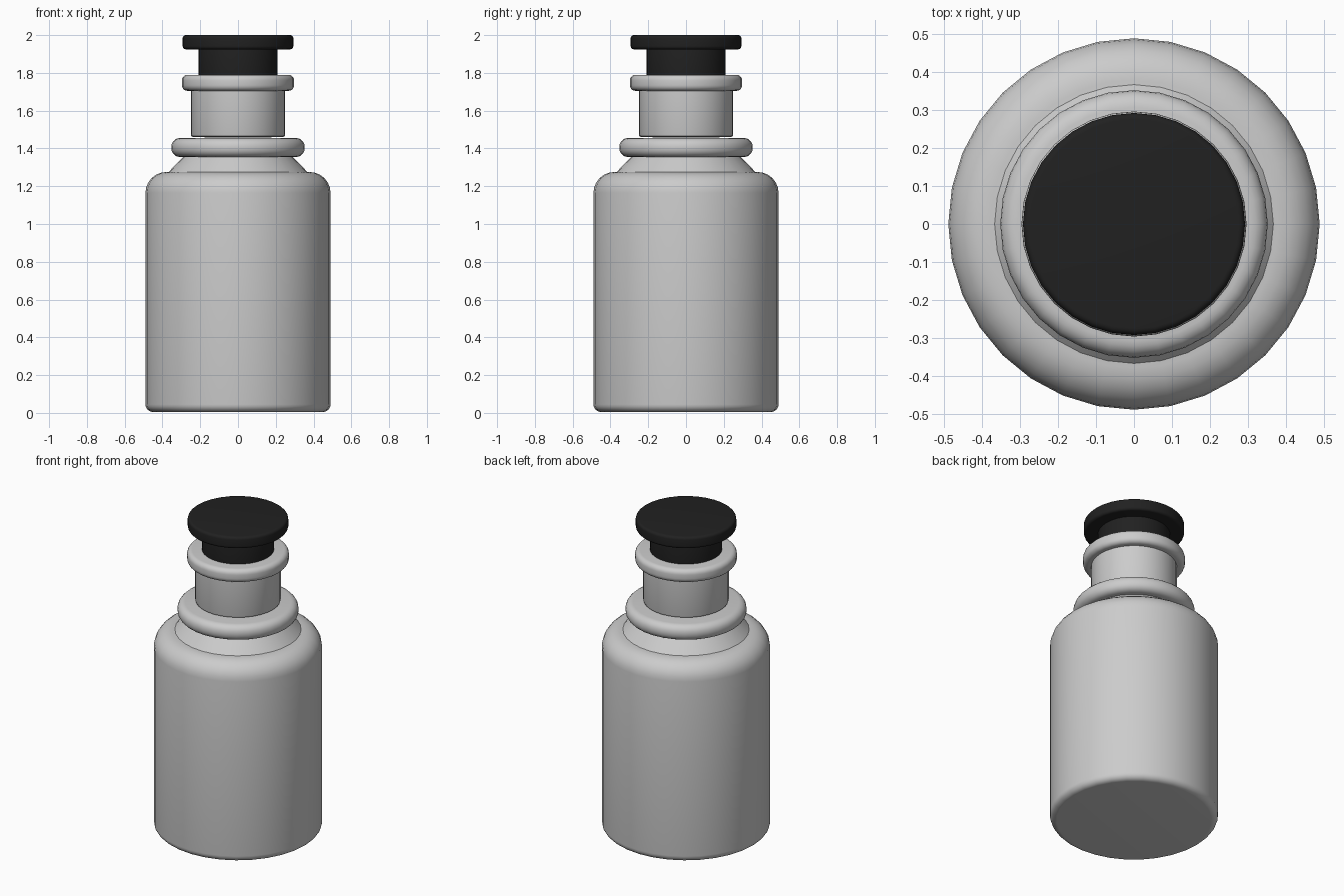
import bpy, bmesh, math

if "Cube" in bpy.data.objects:
    bpy.data.objects.remove(bpy.data.objects["Cube"])

SIDES = 32


def arc(cx, cz, r, a0, a1, n=5):
    """Profile points along a corner arc (degrees)."""
    return [(cx + r * math.cos(math.radians(a0 + (a1 - a0) * i / n)),
             cz + r * math.sin(math.radians(a0 + (a1 - a0) * i / n))) for i in range(n + 1)]


def lathe(name, profile, inward=False, color=None):
    """Turn a bottom-to-top (radius, z) profile around the z axis."""
    bm = bmesh.new()
    vs = [bm.verts.new((r, 0, z)) for r, z in profile]
    es = [bm.edges.new(p) for p in zip(vs, vs[1:])]
    bmesh.ops.spin(bm, geom=vs + es, cent=(0, 0, 0), axis=(0, 0, 1),
                   angle=2 * math.pi, steps=SIDES, use_duplicate=False)
    bmesh.ops.remove_doubles(bm, verts=bm.verts, dist=0.0005)
    bmesh.ops.recalc_face_normals(bm, faces=bm.faces)
    if inward:
        bmesh.ops.reverse_faces(bm, faces=bm.faces)
    me = bpy.data.meshes.new(name)
    bm.to_mesh(me)
    bm.free()
    ob = bpy.data.objects.new(name, me)
    bpy.context.collection.objects.link(ob)
    bpy.ops.object.select_all(action='DESELECT')
    ob.select_set(True)
    bpy.context.view_layer.objects.active = ob
    bpy.ops.object.shade_smooth_by_angle(angle=math.radians(40))
    if color:
        me.materials.append(color)
    return ob


def disc(name, r, z0, z1, bevel, color=None):
    """Solid disc with rounded rims."""
    return lathe(name, [(0, z0)] + arc(r - bevel, z0 + bevel, bevel, -90, 0)
                 + arc(r - bevel, z1 - bevel, bevel, 0, 90) + [(0, z1)], color=color)


black = bpy.data.materials.new("black_rubber")
black.diffuse_color = (0.015, 0.015, 0.015, 1)
black.use_nodes = True
black.node_tree.nodes["Principled BSDF"].inputs["Base Color"].default_value = black.diffuse_color

# Body with rounded foot and shoulder
lathe("bottle_body", [(0, 0.005), (0.45, 0.005)] + arc(0.45, 0.045, 0.04, -80, 0)
      + arc(0.38, 1.165, 0.11, 0, 90, 6) + [(0.0, 1.275)])
# Sloping collar and its rolled rim
lathe("shoulder_collar", [(0, 1.24), (0.40, 1.24), (0.365, 1.278), (0.285, 1.36), (0, 1.36)])
disc("collar_ring", 0.353, 1.355, 1.455, 0.045)
# Neck: single wall and floor facing inwards
lathe("neck", [(0, 1.457), (0.235, 1.46), (0.247, 1.465), (0.25, 1.475), (0.25, 1.72)], inward=True)
# Lip and stopper
disc("lip_ring", 0.297, 1.705, 1.79, 0.03)
disc("stopper_stem", 0.21, 1.78, 1.94, 0.004, black)
disc("stopper_cap", 0.293, 1.925, 2.0, 0.017, black)
